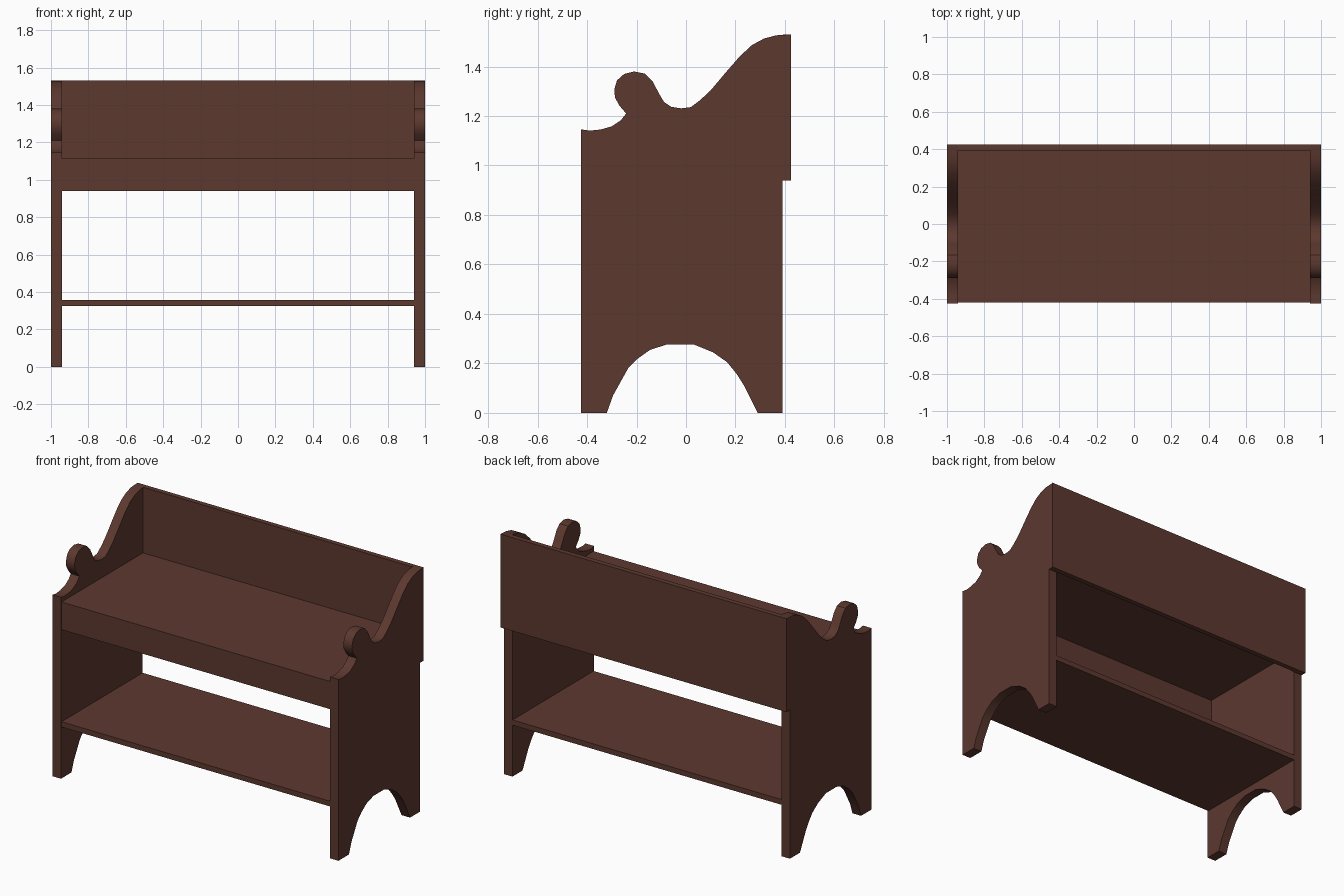
import bpy, bmesh

if "Cube" in bpy.data.objects:
    bpy.data.objects.remove(bpy.data.objects["Cube"])

wood = bpy.data.materials.new("dark_brown_wood")
wood.diffuse_color = (0.107, 0.040, 0.028, 1)
wood.use_nodes = True
wood.node_tree.nodes["Principled BSDF"].inputs["Base Color"].default_value = wood.diffuse_color


def make_object(name, bm):
    bmesh.ops.recalc_face_normals(bm, faces=bm.faces)
    mesh = bpy.data.meshes.new(name)
    bm.to_mesh(mesh)
    bm.free()
    mesh.materials.append(wood)
    ob = bpy.data.objects.new(name, mesh)
    bpy.context.collection.objects.link(ob)
    return ob


def board(name, y0, y1, z0, z1, half=0.94):
    bm = bmesh.new()
    bmesh.ops.create_cube(bm, size=1)
    for v in bm.verts:
        v.co = (v.co.x * 2 * half,
                y0 if v.co.y < 0 else y1,
                z0 if v.co.z < 0 else z1)
    return make_object(name, bm)


# Side panel outline (y, z): front edge, scroll armrest, back, arched foot cutout
outline = [
    (-.425, 0), (-.425, 1.146), (-.39, 1.141), (-.347, 1.145), (-.30, 1.158),
    (-.263, 1.183), (-.242, 1.21),
    (-.27, 1.243), (-.287, 1.275), (-.29, 1.307), (-.279, 1.344), (-.25, 1.37),
    (-.21, 1.38), (-.165, 1.371), (-.135, 1.34), (-.107, 1.287), (-.089, 1.257),
    (-.06, 1.237), (-.02, 1.231), (.02, 1.236), (.057, 1.264), (.10, 1.304),
    (.158, 1.373), (.218, 1.442), (.267, 1.487), (.315, 1.513), (.364, 1.526),
    (.425, 1.53), (.425, .94), (.39, .94), (.39, 0), (.29, 0),
    (.234, .111), (.206, .156), (.166, .205), (.109, .245), (.03, .277),
    (-.075, .277), (-.145, .255), (-.198, .217), (-.234, .18), (-.295, .07),
    (-.32, 0),
]


def side_panel(name, side):
    bm = bmesh.new()
    face = bm.faces.new([bm.verts.new((side * 0.94, y, z)) for y, z in outline])
    ext = bmesh.ops.extrude_face_region(bm, geom=[face], use_keep_orig=True)
    moved = [g for g in ext["geom"] if isinstance(g, bmesh.types.BMVert)]
    bmesh.ops.translate(bm, verts=moved, vec=(side * 0.06, 0, 0))
    ob = make_object(name, bm)
    # smooth the curved edge strip, keep the corners sharp
    bpy.ops.object.select_all(action='DESELECT')
    ob.select_set(True)
    bpy.context.view_layer.objects.active = ob
    bpy.ops.object.shade_smooth_by_angle(angle=0.6)
    return ob


side_panel("left_side_panel", -1)
side_panel("right_side_panel", 1)

# Boards between the sides
board("backrest", .393, .425, .94, 1.53)
board("seat", -.42, .393, 1.085, 1.115)
board("front_apron", -.42, -.39, .94, 1.085)
board("lower_shelf", -.42, .39, .325, .358)
